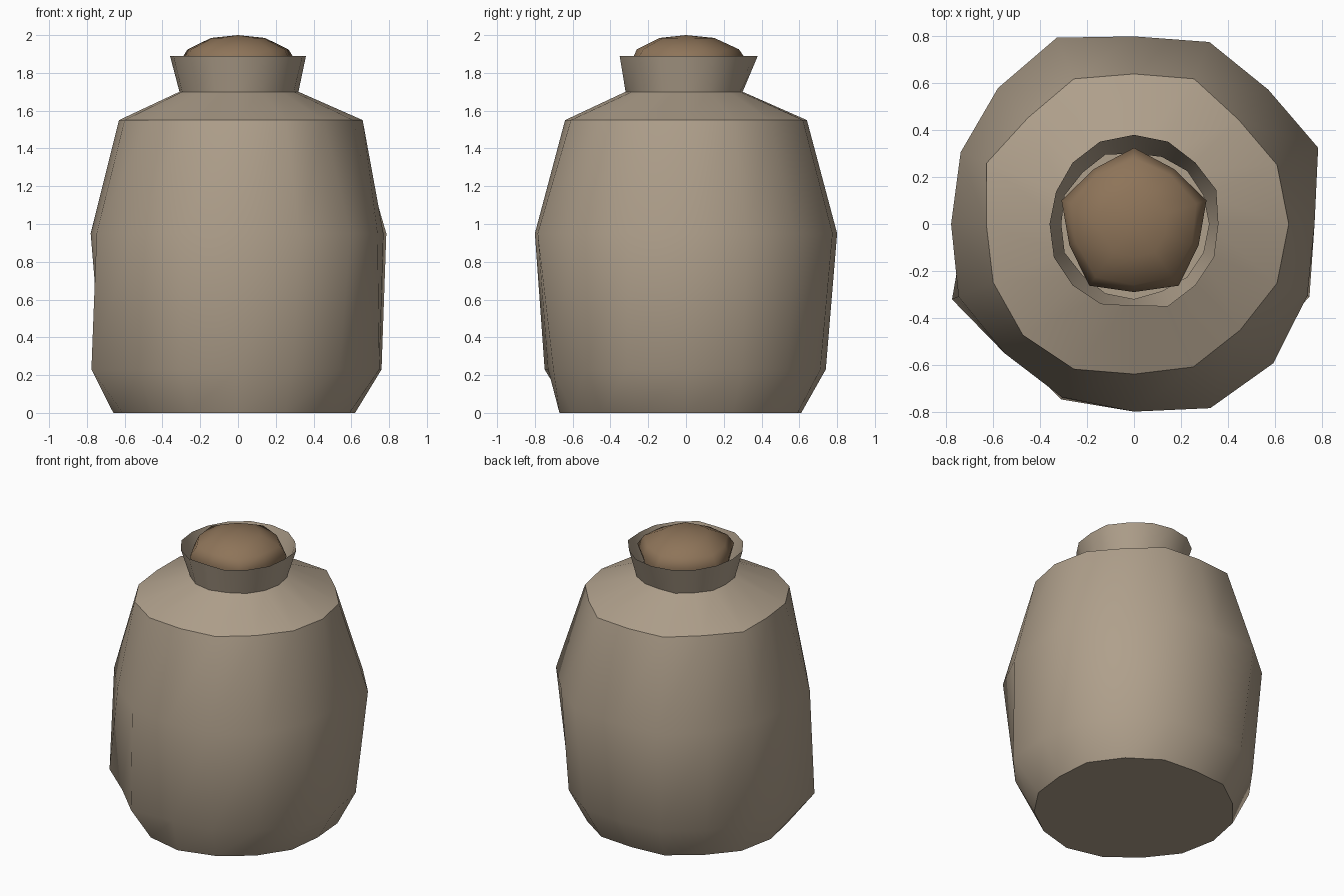
import bpy, bmesh, math

cube = bpy.data.objects.get("Cube")
if cube:
    bpy.data.objects.remove(cube, do_unlink=True)


def make_material(name, colour):
    material = bpy.data.materials.new(name)
    material.use_nodes = True
    rgba = (*colour, 1)
    material.diffuse_color = rgba
    material.node_tree.nodes["Principled BSDF"].inputs["Base Color"].default_value = rgba
    return material


def add_ring(bm, radii, height, turn=0):
    """Add one closed ring of vertices, with its own radius per corner."""
    step = math.tau / len(radii)
    return [bm.verts.new((radius * math.cos(turn + i * step),
                          radius * math.sin(turn + i * step), height))
            for i, radius in enumerate(radii)]


def bridge(bm, lower, upper):
    """Join two rings with a band of quads."""
    count = len(lower)
    for i in range(count):
        j = (i + 1) % count
        bm.faces.new((lower[i], lower[j], upper[j], upper[i]))


def finish(bm, name, material, angle):
    mesh = bpy.data.meshes.new(name)
    bm.to_mesh(mesh)
    bm.free()
    mesh.materials.append(material)
    obj = bpy.data.objects.new(name, mesh)
    bpy.context.collection.objects.link(obj)
    bpy.ops.object.select_all(action='DESELECT')
    obj.select_set(True)
    bpy.context.view_layer.objects.active = obj
    bpy.ops.object.shade_smooth_by_angle(angle=math.radians(angle))
    return obj


tan_cloth = make_material("tan cloth", (0.43, 0.35, 0.26))
brown_filling = make_material("brown filling", (0.27, 0.175, 0.10))

# Sack: uneven rings in hundredths, starting at +x and going round to +y
base = [62, 65, 64, 64, 61, 64, 63, 66, 66, 66, 64, 66, 67, 65, 64, 64]
foot = [76, 77, 76, 77, 74, 77, 76, 77, 72, 84, 75, 81, 73, 76, 76, 81]
belly = [77, 85, 81, 84, 80, 86, 82, 80, 78, 81, 78, 80, 80, 85, 84, 80]
shoulder = [66, 66, 63, 67, 64, 67, 64, 68, 63, 65, 67, 67, 64, 66, 64, 66]
collar = [32, 32, 32, 31, 30, 32, 31, 32, 31, 32, 31, 32, 32, 31, 32, 32]
rim = [36, 38, 37, 38, 38, 38, 37, 36, 36, 37, 37, 37, 35, 38, 37, 37]
layers = ((base, 0), (foot, 0.23), (belly, 0.95),
          (shoulder, 1.55), (collar, 1.70), (rim, 1.89))

bm = bmesh.new()
rings = [add_ring(bm, [r / 100 for r in radii], z) for radii, z in layers]
for lower, upper in zip(rings, rings[1:]):
    bridge(bm, lower, upper)
bm.faces.new(reversed(rings[0]))
finish(bm, "sack", tan_cloth, 40)

# Filling: a faceted five-cornered dome sitting in the open neck
bm = bmesh.new()
turn = math.radians(18)
dome_layers = ((0.27, 0.26, 1.72), (0.325, 0.29, 1.86),
               (0.28, 0.26, 1.925), (0.15, 0.14, 1.985))
rings = [add_ring(bm, [corner, middle] * 5, z, turn)
         for corner, middle, z in dome_layers]
for lower, upper in zip(rings, rings[1:]):
    bridge(bm, lower, upper)
bm.faces.new(reversed(rings[0]))
peak = bm.verts.new((0, 0, 2))
for i, vert in enumerate(rings[-1]):
    bm.faces.new((vert, rings[-1][(i + 1) % len(rings[-1])], peak))
finish(bm, "filling", brown_filling, 50)
